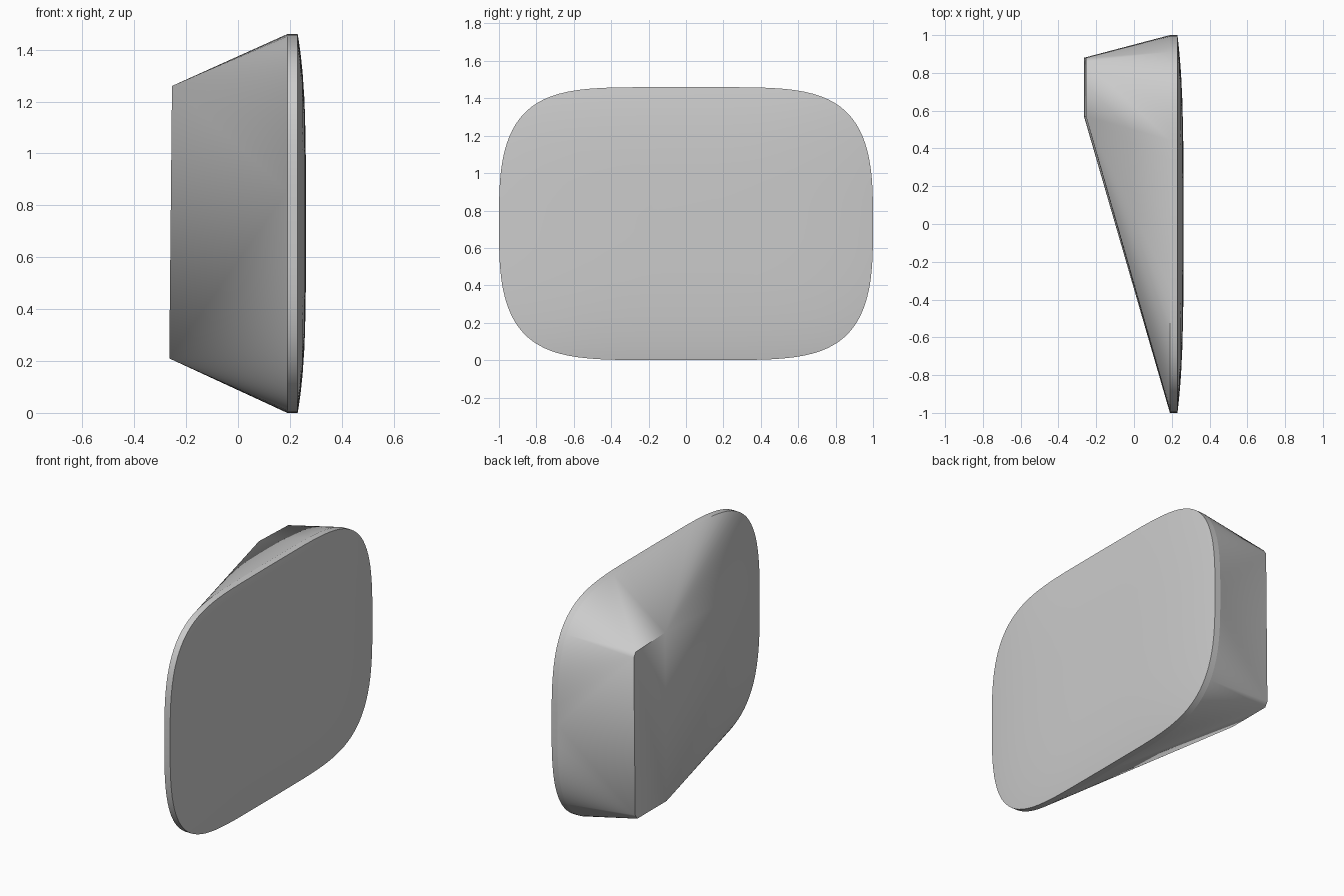
import bpy, bmesh, math

cube = bpy.data.objects.get("Cube")
if cube:
    bpy.data.objects.remove(cube)

SEGMENTS = 96
MID_Z = 0.73

grey = bpy.data.materials.new("light_grey")
grey.use_nodes = True
grey.diffuse_color = (0.6, 0.6, 0.6, 1)
grey.node_tree.nodes["Principled BSDF"].inputs["Base Color"].default_value = (0.6, 0.6, 0.6, 1)


def power(value, exponent):
    return math.copysign(abs(value) ** exponent, value)


def outline(x, scale=1.0):
    """Rounded rectangle in the plane of the given x."""
    points = []
    for i in range(SEGMENTS):
        a = math.tau * i / SEGMENTS
        y = power(math.cos(a), 2 / 5)
        z = power(math.sin(a), 2 / 3.1)
        points.append((x, y * scale, MID_Z + z * MID_Z * scale))
    return points


def finish(name, bm, angle):
    bmesh.ops.recalc_face_normals(bm, faces=bm.faces)
    mesh = bpy.data.meshes.new(name)
    bm.to_mesh(mesh)
    bm.free()
    mesh.materials.append(grey)
    obj = bpy.data.objects.new(name, mesh)
    bpy.context.collection.objects.link(obj)
    bpy.ops.object.select_all(action="DESELECT")
    obj.select_set(True)
    bpy.context.view_layer.objects.active = obj
    bpy.ops.object.shade_smooth_by_angle(angle=math.radians(angle))


# Front panel: straight rim and a gently domed face
bm = bmesh.new()
rings = [outline(0.19)]
for r in (1.0, 0.98, 0.95, 0.9, 0.8, 0.65, 0.45, 0.2):
    rings.append(outline(0.23 + 0.032 * (1 - r ** 4), r))
loops = [[bm.verts.new(p) for p in ring] for ring in rings]
for a, b in zip(loops, loops[1:]):
    for i in range(SEGMENTS):
        j = (i + 1) % SEGMENTS
        bm.faces.new((a[i], a[j], b[j], b[i]))
bm.faces.new(loops[-1])
finish("front_panel", bm, 35)

# Rear housing: wedge from the rim to a narrow upright back, open at the panel
bm = bmesh.new()
for p in outline(0.19):
    bm.verts.new(p)
back = [(0.57, 0.21), (0.86, 0.21), (0.88, 0.24), (0.88, 1.22), (0.86, 1.25), (0.57, 1.26)]
for y, z in back:
    bm.verts.new((-0.267 + 0.01 * z, y, z))
bmesh.ops.convex_hull(bm, input=bm.verts)
inner = [f for f in bm.faces if all(v.co.x > 0.18 for v in f.verts)]
bmesh.ops.delete(bm, geom=inner, context="FACES")
finish("rear_housing", bm, 30)
